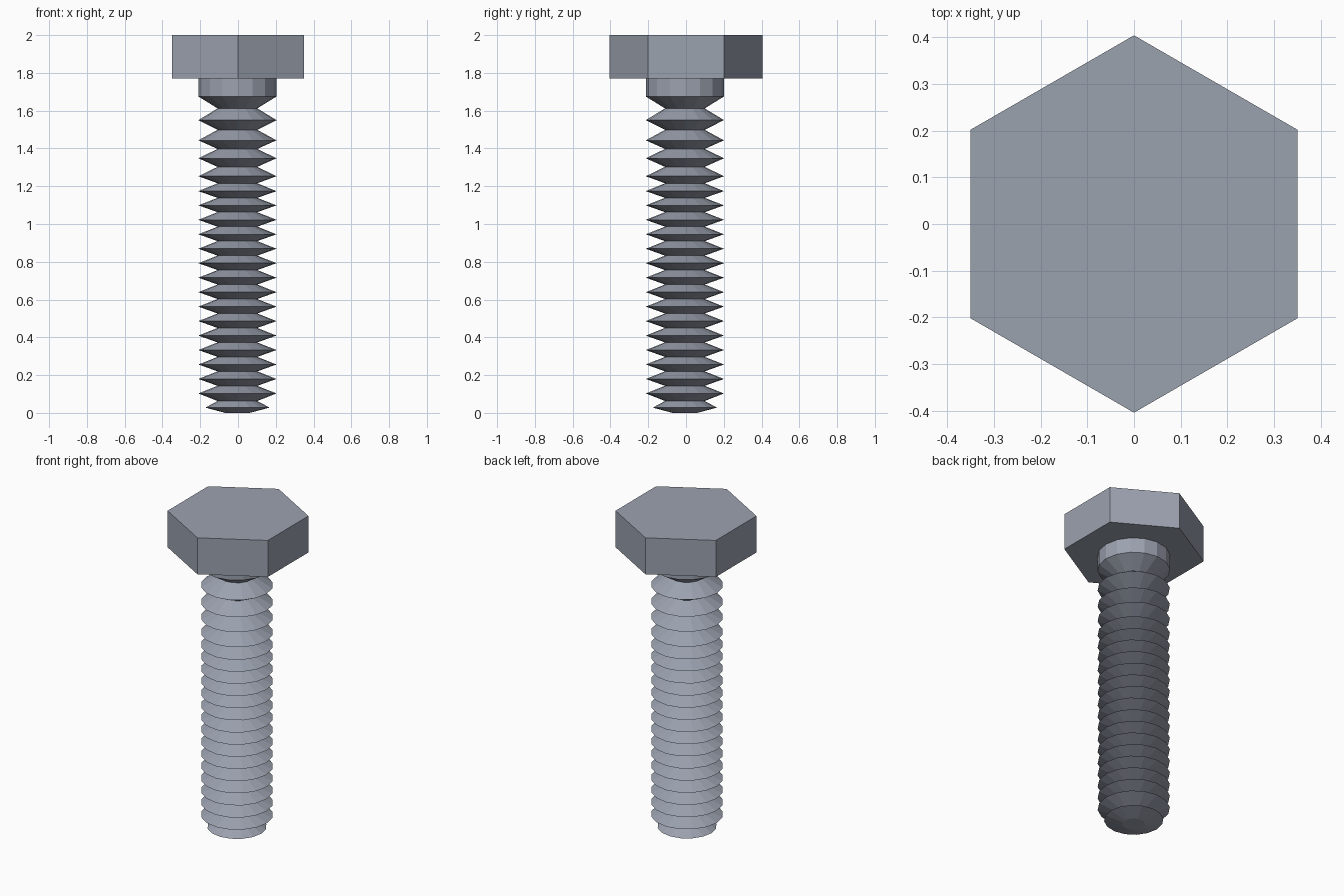
import bpy, bmesh, math

if "Cube" in bpy.data.objects:
    bpy.data.objects.remove(bpy.data.objects["Cube"])

steel = bpy.data.materials.new("grey steel")
steel.diffuse_color = (0.33, 0.36, 0.43, 1)
steel.use_nodes = True
steel.node_tree.nodes["Principled BSDF"].inputs["Base Color"].default_value = steel.diffuse_color


def lathe(name, profile, sides, turn=0.0, cx=0.0, cy=0.0):
    """Flat-faced stack of rings from (radius, z) pairs, bottom to top, capped."""
    bm = bmesh.new()
    rings = []
    for r, z in profile:
        rings.append([bm.verts.new((cx + r * math.cos(turn + 2 * math.pi * i / sides),
                                    cy + r * math.sin(turn + 2 * math.pi * i / sides), z))
                      for i in range(sides)])
    for low, high in zip(rings, rings[1:]):
        for i in range(sides):
            j = (i + 1) % sides
            bm.faces.new((low[i], low[j], high[j], high[i]))
    bm.faces.new(rings[0][::-1])
    bm.faces.new(rings[-1])
    bmesh.ops.recalc_face_normals(bm, faces=bm.faces)
    mesh = bpy.data.meshes.new(name)
    bm.to_mesh(mesh)
    bm.free()
    mesh.materials.append(steel)
    ob = bpy.data.objects.new(name, mesh)
    bpy.context.collection.objects.link(ob)
    return ob


# Hexagonal head, corners on the y axis
lathe("hex_head", [(0.404, 1.77), (0.404, 2.0)], 6, math.pi / 2)

# Threaded shank: even ridges, widening pitch near the collar
R, ROOT = 0.207, 0.105
crests = [0.103 + 0.0766 * i for i in range(14)] + [1.174, 1.253, 1.348, 1.443, 1.55]
profile = [(0.065, 0.0), (0.17, 0.028), (ROOT, 0.063)]
for z, above in zip(crests, crests[1:] + [1.67]):
    profile += [(R, z), (ROOT, (z + above) / 2 + 0.002)]
# Plain collar under the head
profile += [(R, 1.675), (R, 1.775)]
lathe("threaded_shank", profile, 16, 0.0, -0.003, -0.006)
